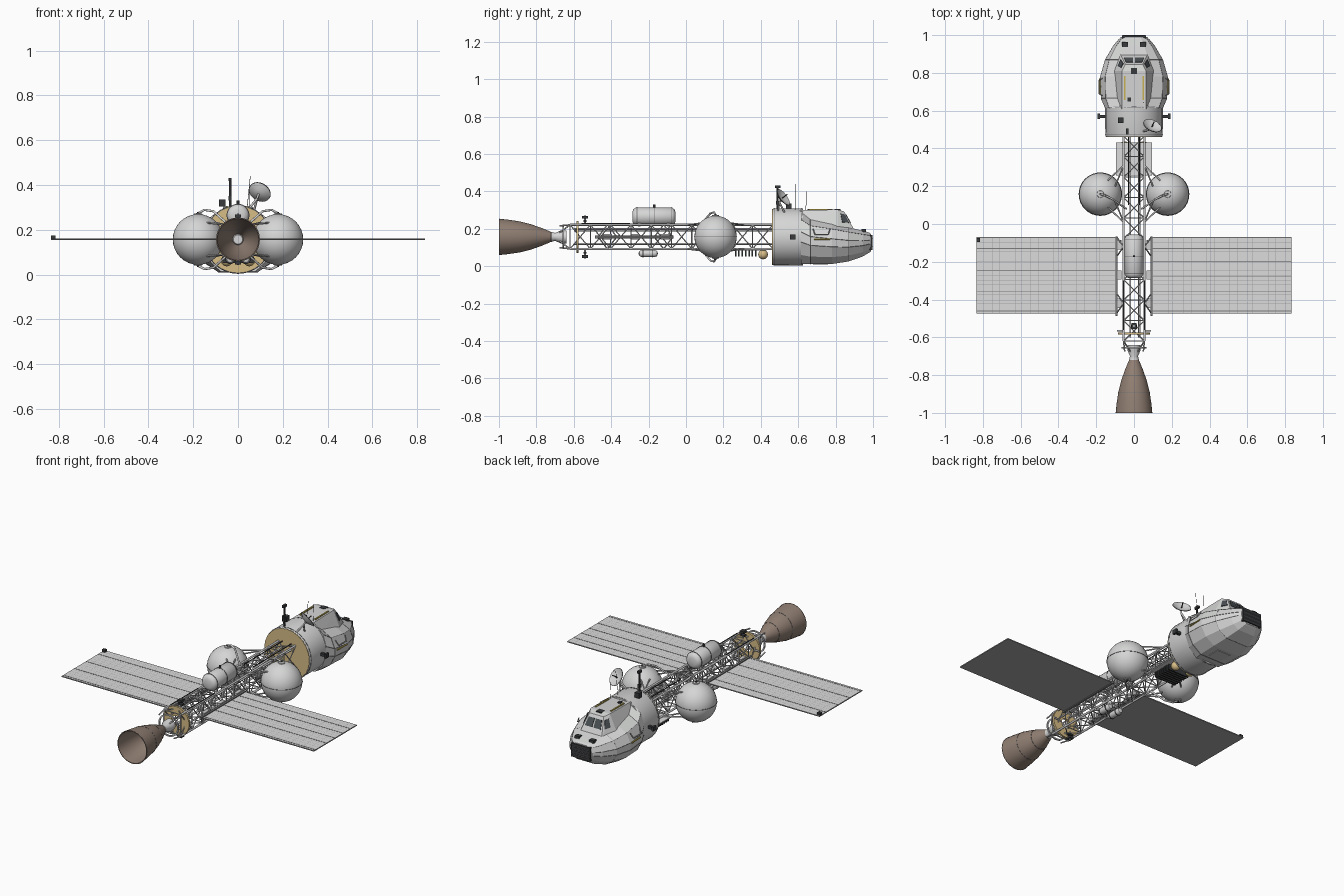
import bpy, bmesh, math
from mathutils import Vector, Matrix

if "Cube" in bpy.data.objects:
    bpy.data.objects.remove(bpy.data.objects["Cube"])


def material(name, r, g, b):
    m = bpy.data.materials.new(name)
    m.use_nodes = True
    m.diffuse_color = (r, g, b, 1)
    m.node_tree.nodes["Principled BSDF"].inputs["Base Color"].default_value = (r, g, b, 1)
    return m


HULL = material("light grey hull", .66, .67, .66)
TRUSS = material("truss grey", .62, .62, .62)
DARK = material("dark equipment", .04, .042, .045)
TAN = material("tan foil", .68, .51, .24)
BRONZE = material("nozzle bronze", .28, .21, .17)
CELL = material("solar cell grey", .72, .72, .72)
BACK = material("wing back grey", .4, .4, .4)
SEAM = material("seam grey", .2, .2, .2)
YELLOW = material("yellow trim", .57, .45, .09)
GLASS = material("dark glass", .07, .08, .09)
AXIS = .157          # height of the main axis
SIDES = (-1, 1)


def finish(name, bm, mat, smooth=False):
    bmesh.ops.recalc_face_normals(bm, faces=bm.faces)
    me = bpy.data.meshes.new(name)
    bm.to_mesh(me)
    bm.free()
    ob = bpy.data.objects.new(name, me)
    bpy.context.collection.objects.link(ob)
    me.materials.append(mat)
    if smooth:
        bpy.ops.object.select_all(action='DESELECT')
        ob.select_set(True)
        bpy.context.view_layer.objects.active = ob
        bpy.ops.object.shade_smooth_by_angle(angle=math.radians(40))
    return ob


def boxes(name, mat, items):
    """Each item is (centre, size)."""
    bm = bmesh.new()
    for c, s in items:
        bmesh.ops.create_cube(bm, size=1, matrix=Matrix.Translation(c) @ Matrix.Diagonal((*s, 1)))
    return finish(name, bm, mat)


def rods(name, mat, lines, r, n=12):
    """Each line is a list of points joined by round rods."""
    bm = bmesh.new()
    for line in lines:
        for a, b in zip(line, line[1:]):
            a, b = Vector(a), Vector(b)
            rot = (b - a).to_track_quat('Z', 'Y').to_matrix().to_4x4()
            bmesh.ops.create_cone(bm, cap_ends=True, segments=n, radius1=r, radius2=r, depth=(b - a).length,
                                  matrix=Matrix.Translation((a + b) / 2) @ rot)
    return finish(name, bm, mat, True)


def lathe(name, mat, profile, n=32, origin=(0, 0, AXIS), axis=(0, 1, 0)):
    """Spin (position, radius) pairs around an axis."""
    bm = bmesh.new()
    rot = Vector(axis).to_track_quat('Z', 'Y').to_matrix()
    vs = [bm.verts.new(rot @ Vector((r, 0, p)) + Vector(origin)) for p, r in profile]
    es = [bm.edges.new(e) for e in zip(vs, vs[1:])]
    bmesh.ops.spin(bm, geom=vs + es, cent=origin, axis=rot @ Vector((0, 0, 1)),
                   angle=math.tau, steps=n, use_duplicate=False)
    bmesh.ops.remove_doubles(bm, verts=bm.verts, dist=1e-5)
    return finish(name, bm, mat, True)


def hoop(name, mat, y, r, w=.005, origin=(0, 0, AXIS), axis=(0, 1, 0)):
    lathe(name, mat, [(y - w, r - w), (y - w, r + w), (y + w, r + w), (y + w, r - w), (y - w, r - w)],
          32, origin, axis)


def plate(name, mat, quad, u0, u1, v0, v1, lift=.003):
    """Thin plate over a part of a four-cornered face."""
    a, b, c, d = map(Vector, quad)
    out = (b - a).cross(d - a).normalized() * lift
    bm = bmesh.new()
    at = lambda u, v: a.lerp(b, u).lerp(d.lerp(c, u), v)
    base = [at(u, v) for u, v in ((u0, v0), (u1, v0), (u1, v1), (u0, v1))]
    bmesh.ops.convex_hull(bm, input=[bm.verts.new(p + k * out) for p in base for k in (-1, 1)])
    finish(name, bm, mat)


# Engine bell, chamber and mount
bell = [(-1, .097), (-.95, .092), (-.89, .083), (-.83, .068), (-.77, .047), (-.72, .026)]
lathe("nozzle", BRONZE, bell + [(y, r - .004) for y, r in reversed(bell)] + [bell[0]], 40)
for y, r in ((-.998, .097), (-.89, .083), (-.8, .0575)):
    hoop("nozzle_hoop", SEAM, y, r, .001)
lathe("thrust_chamber", HULL, [(-.735, 0), (-.735, .02), (-.72, .027), (-.7, .021), (-.67, .034),
                               (-.64, .034), (-.64, 0)], 24)
hoop("mount_ring", TRUSS, -.655, .062, .004)
lathe("rear_disc", TAN, [(-.586, .03), (-.586, .086), (-.574, .086), (-.574, .03), (-.586, .03)], 32)

# Truss spine
W, LO, HI, Y0, Y1, BAYS = .055, .093, .222, -.62, .465, 10
corner = [(-W, LO), (W, LO), (W, HI), (-W, HI)]
ys = [Y0 + (Y1 - Y0) * i / BAYS for i in range(BAYS + 1)]
rods("truss_longerons", TRUSS, [[(x, Y0, z), (x, Y1, z)] for x, z in corner], .006)
braces = []
for (x, z), (x2, z2) in zip(corner, corner[1:] + corner[:1]):
    braces += [[(x, y, z), (x2, y, z2)] for y in ys]
    for ya, yb in zip(ys, ys[1:]):
        braces += [[(x, ya, z), (x2, yb, z2)], [(x2, ya, z2), (x, yb, z)]]
rods("truss_braces", TRUSS, braces, .003)
rods("engine_struts", TRUSS, [[(x, Y0, z), (x * k, -.675, AXIS + (z - AXIS) * k)]
                              for x, z in corner for k in (.35, .9)], .004)
rods("spine_pipes", HULL, [[(x, -.6, z), (x, .46, z)] for x, z in ((-.02, .2), (.025, .12), (.03, .19))], .005)
rods("spine_cables", DARK, [[(x, .1, .226), (x, .462, .226)] for x in (-.03, .03)]
     + [[(x, -.56, .228), (x, -.3, .228)] for x in (-W, W)], .003)

# Tank on top of the spine
lathe("top_tank", HULL, [(-.287, 0), (-.287, .025), (-.281, .04), (-.268, .049), (-.075, .049),
                         (-.062, .04), (-.056, .025), (-.056, 0)], 28, (0, 0, .265))
for y in (-.262, -.17, -.08):
    hoop("tank_band", SEAM, y, .0495, .0015, (0, 0, .265))
boxes("tank_saddles", TRUSS, [((0, y, .222), (.08, .012, .02)) for y in (-.25, -.095)])
rods("tank_valve", DARK, [[(0, -.17, .31), (0, -.17, .33)]], .006)

# Propellant spheres with their belts, caps, struts and pipes
for s in SIDES:
    o = Vector((s * .178, .158, AXIS))
    ball = [(-.113 * math.cos(math.pi * i / 16), .113 * math.sin(math.pi * i / 16)) for i in range(17)]
    lathe("sphere_tank", HULL, ball, 36, o, (0, 0, 1))
    hoop("sphere_belt", SEAM, 0, .1135, .0015, o, (0, 0, 1))
    for k in SIDES:
        lathe("sphere_cap", TRUSS, [(.108, .02), (.116, .018), (.118, 0)], 16, o, (0, 0, k))
        z = AXIS + k * .065
        rods("sphere_cap_valve", DARK, [[o + Vector((0, 0, k * .115)), o + Vector((0, 0, k * .123))]], .006)
        rods("sphere_struts", TRUSS, [[(s * W, y, z), (s * x, yy, z + k * .01)] for y, x, yy in
             ((.31, .14, .23), (.01, .14, .09), (.31, .1, .2), (.01, .1, .12))], .004)
        rods("sphere_pipe", HULL, [[(s * .178, .158, AXIS + k * .117), (s * .15, .15, AXIS + k * .132),
             (s * .11, .13, AXIS + k * .126), (s * .07, .1, AXIS + k * .09), (s * .04, .08, z)]], .005)


def cuts(lo, hi, n, line):
    """Alternate wide cells and thin lines between two ends."""
    step = (hi - lo) / n
    return sorted(lo + step * i + d for i in range(n + 1) for d in (-line / 2, line / 2))


# Solar wings: cell sheet with inlaid lines, dark back, spars, root frame and hinges
PY, PL = -.272, .405
for s in SIDES:
    cx = s * .466
    xs, rows = cuts(cx - .366, cx + .366, 18, .0016), cuts(PY - .2, PY + .2, 16, .0016)
    bm = bmesh.new()
    grid = [[bm.verts.new((x, y, AXIS + .003)) for y in rows] for x in xs]
    for i in range(len(xs) - 1):
        for j in range(len(rows) - 1):
            f = bm.faces.new((grid[i][j], grid[i + 1][j], grid[i + 1][j + 1], grid[i][j + 1]))
            f.material_index = 1 - (i % 2) * (j % 2)
    finish("solar_cells", bm, CELL).data.materials.append(BACK)
    boxes("solar_wing_back", BACK, [((cx, PY, AXIS), (.738, PL, .0056))])
    spars = (-.13, -.245, -.356, -.46) if s < 0 else (-.13, -.2, -.276, -.356, -.46)
    boxes("solar_spars", SEAM, [((cx, y, AXIS + .003), (.736, .004, .002)) for y in spars])
    boxes("wing_root", SEAM, [((s * .093, PY - .005, AXIS), (.012, .42, .016))])
    boxes("wing_hinges", TRUSS, [((s * .077, y, AXIS), (.022, .05, .03)) for y in (-.11, -.27, -.42)])
    rods("wing_struts", TRUSS, [[(s * W, y, z), (s * .09, y + d, AXIS)] for y in (-.12, -.42)
                                for d in (-.05, .05) for z in (LO, HI)], .0035)
boxes("wing_sensor", DARK, [((-.825, -.085, AXIS + .008), (.02, .02, .018))])

# Radiator tray, fins and bottles under the spine
boxes("radiator_tray", CELL, [((0, .343, .087), (.19, .175, .006))])
boxes("radiator_fins", DARK, [((0, .265 + .018 * i, .068), (.14, .008, .034)) for i in range(7)])
for x in (-.05, .05):
    lathe("gas_ball", TAN, [(-.026 * math.cos(math.pi * i / 10), .026 * math.sin(math.pi * i / 10))
                            for i in range(11)], 20, (x, .412, .063))
for x in (-.035, .035):
    lathe("belly_bottle", HULL, [(-.255, 0), (-.248, .014), (-.235, .019), (-.17, .019), (-.155, .014),
                                 (-.15, 0)], 16, (x, 0, .068))
    for y in (-.23, -.18):
        hoop("bottle_band", DARK, y, .019, .002, (x, 0, .068))

# Service drum with tan rear bulkhead
lathe("service_drum", HULL, [(.464, .13), (.464, .15), (.47, .152), (.625, .153), (.63, .1)], 24)
lathe("rear_bulkhead", TAN, [(.461, 0), (.461, .149), (.468, .149), (.468, 0)], 24)
for y in (.475, .618):
    hoop("drum_seam", SEAM, y, .152, .0013)

# Crew hull lofted along y: (y, half width, bottom, top)
stations = [(.615, .153, .013, .29), (.665, .174, .011, .25), (.78, .178, .012, .23),
            (.87, .152, .026, .208), (.945, .108, .052, .19), (.98, .078, .073, .18), (.99, .07, .08, .172)]
shape = [(.5, 0), (.82, .17), (1, .42), (1, .62), (.86, .86), (.5, 1)]
bm = bmesh.new()
rings = [[bm.verts.new((k * u * w, y, b + v * (t - b))) for k, pts in ((1, shape), (-1, shape[::-1]))
          for u, v in pts] for y, w, b, t in stations]
for r1, r2 in zip(rings, rings[1:]):
    for i in range(len(r1)):
        j = (i + 1) % len(r1)
        bm.faces.new((r1[i], r1[j], r2[j], r2[i]))
bm.faces.new(rings[0])
bm.faces.new(rings[-1])
finish("crew_hull", bm, HULL)

# Dark nose panel with slats
boxes("nose_grille", DARK, [((0, .9895, .127), (.126, .017, .08))])
rods("nose_slats", SEAM, [[(-.06, .998, z), (.06, .998, z)] for z in (.105, .127, .149)], .0015, 4)


def station_line(i, u, v):
    y, w, b, t = stations[i]
    return (u * w, y, b + v * (t - b))


# Hull seams and yellow trim
loop = shape + [(-u, v) for u, v in reversed(shape)] + [shape[0]]
rods("hull_seams", SEAM, [[station_line(i, u, v) for u, v in loop] for i in (1, 3)]
     + [[station_line(i, s * u, v) for i in range(6)] for s in SIDES for u, v in shape[2:5]], .0012, 4)
for s in SIDES:
    rods("side_trim", YELLOW, [[(s * .178, .685, .145), (s * .181, .77, .145)]], .004)
    rods("side_rails", TRUSS, [[(s * .17, .68, .2), (s * .185, .69, .17), (s * .185, .76, .17),
                                (s * .17, .77, .2)]], .003)

# Cabin with windscreen
bm = bmesh.new()
cabin = [(.115, .61, .19), (.115, .81, .19), (.075, .905, .185), (.064, .61, .3), (.064, .81, .303), (.046, .845, .293)]
bmesh.ops.convex_hull(bm, input=[bm.verts.new((s * x, y, z)) for x, y, z in cabin for s in SIDES])
finish("cabin", bm, HULL)
mirror = lambda p: (-p[0], p[1], p[2])
screen = (cabin[2], mirror(cabin[2]), mirror(cabin[5]), cabin[5])
for u in (.08, .54):
    plate("windscreen_pane", GLASS, screen, u, u + .38, .42, .84)
for s in SIDES:
    quad = [(s * x, y, z) for x, y, z in (cabin[1], cabin[2], cabin[5], cabin[4])]
    plate("side_pane", GLASS, quad, .35, .85, .42, .82, .005)
    boxes("roof_trim", YELLOW, [((s * .05, .72, .303), (.008, .125, .008))])
boxes("roof_hatch", DARK, [((0, .81, .302), (.034, .034, .006)), ((-.025, .66, .303), (.018, .022, .008))])
boxes("belly_hatch", TRUSS, [((0, .72, .011), (.09, .08, .005))])

# Thruster clusters
for s in SIDES:
    boxes("drum_thruster", DARK, [((s * .165, .57, AXIS), (.03, .016, .016)), ((s * .187, .57, AXIS), (.012, .03, .026)),
                                  ((s * .048, .95, .19), (.03, .026, .016))])
    rods("rear_thruster_post", TRUSS, [[(0, -.54, AXIS + s * .065), (0, -.54, AXIS + s * .115)],
                                       [(s * W, -.565, AXIS), (s * .09, -.565, AXIS)]], .005)
    boxes("rear_thruster", DARK, [((0, -.54, AXIS + s * .105), (.026, .03, .014)),
                                  ((0, -.54, AXIS + s * .085), (.034, .018, .01))])

# Dish, masts and whip aerials
aim = Vector((.35, .75, .55)).normalized()
hub = Vector((.095, .515, .365))
lathe("dish", HULL, [(-.012, 0), (-.008, .025), (.006, .05), (.009, .05), (-.004, .025), (-.008, 0)], 24, hub, aim)
hoop("dish_rim", SEAM, .007, .05, .0015, hub, aim)
rods("dish_mast", TRUSS, [[(.07, .53, .28), (.085, .5, .34), hub - aim * .01], [(.045, .49, .29), (.085, .5, .34)]], .005)
rods("dish_feed", DARK, [[hub, hub + aim * .035]], .003)
rods("camera_mast", DARK, [[(-.035, .49, .29), (-.035, .49, .425)]], .005)
boxes("camera_head", DARK, [((-.035, .49, .425), (.014, .03, .014)), ((-.07, .55, .32), (.03, .03, .03)),
                            ((-.035, .49, .34), (.014, .02, .02))])
rods("whip_aerials", DARK, [[(.04, .585, .29), (.055, .585, .44)], [(.05, .64, .29), (.05, .645, .4)]], .0013, 4)
